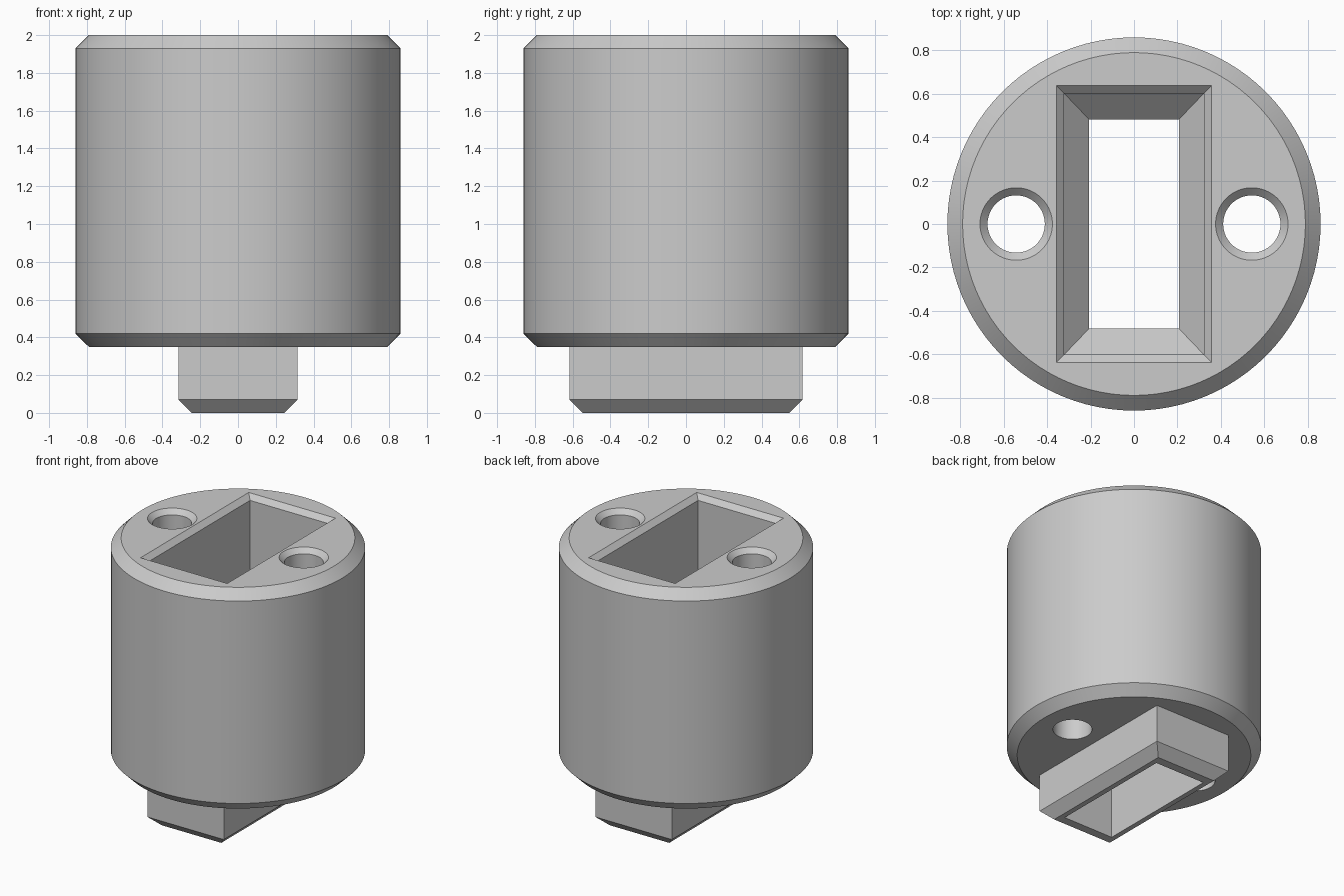
import bpy, bmesh, math

cube = bpy.data.objects.get("Cube")
if cube:
    bpy.data.objects.remove(cube, do_unlink=True)

grey = bpy.data.materials.new("plain grey")
grey.use_nodes = True
grey.diffuse_color = (0.6, 0.6, 0.6, 1)
grey.node_tree.nodes["Principled BSDF"].inputs["Base Color"].default_value = (0.6, 0.6, 0.6, 1)


def loft(name, rings):
    """Closed solid through a stack of equal-length point rings."""
    bm = bmesh.new()
    loops = [[bm.verts.new(p) for p in ring] for ring in rings]
    n = len(loops[0])
    for low, high in zip(loops, loops[1:]):
        for i in range(n):
            j = (i + 1) % n
            bm.faces.new((low[i], low[j], high[j], high[i]))
    bm.faces.new(loops[0][::-1])
    bm.faces.new(loops[-1])
    bmesh.ops.recalc_face_normals(bm, faces=bm.faces)
    mesh = bpy.data.meshes.new(name)
    bm.to_mesh(mesh)
    bm.free()
    mesh.materials.append(grey)
    obj = bpy.data.objects.new(name, mesh)
    bpy.context.collection.objects.link(obj)
    return obj


def circle(r, z, x=0, n=96):
    return [(x + r * math.cos(math.tau * i / n), r * math.sin(math.tau * i / n), z)
            for i in range(n)]


def rect(hx, hy, z):
    return [(-hx, -hy, z), (hx, -hy, z), (hx, hy, z), (-hx, hy, z)]


def combine(target, tool, operation):
    """Apply a boolean and discard the tool."""
    mod = target.modifiers.new(operation.lower(), "BOOLEAN")
    mod.operation, mod.solver, mod.object = operation, "EXACT", tool
    bpy.context.view_layer.objects.active = target
    bpy.ops.object.modifier_apply(modifier=mod.name)
    bpy.data.objects.remove(tool, do_unlink=True)


# Round body with chamfered rims
body = loft("round_body", [circle(0.79, 0.35), circle(0.86, 0.42),
                           circle(0.86, 1.93), circle(0.79, 2)])

# Rectangular plug under the body
plug = loft("plug", [rect(0.245, 0.547, 0), rect(0.315, 0.617, 0.07), rect(0.315, 0.617, 0.6)])
combine(body, plug, "UNION")

# Socket through the middle, narrowing towards the plug
socket = loft("socket_cutter", [rect(0.207, 0.482, -0.1), rect(0.207, 0.482, 0.44),
                                rect(0.322, 0.602, 0.56), rect(0.322, 0.602, 1.964),
                                rect(0.358, 0.638, 2), rect(0.358, 0.638, 2.1)])
combine(body, socket, "DIFFERENCE")

# Round side holes, countersunk at the top
for x in (-0.543, 0.543):
    hole = loft("hole_cutter", [circle(0.132, 0.2, x, 64), circle(0.132, 1.965, x, 64),
                                circle(0.167, 2, x, 64), circle(0.167, 2.1, x, 64)])
    combine(body, hole, "DIFFERENCE")

# Smooth the round walls, keep the edges crisp
bpy.ops.object.select_all(action="DESELECT")
body.select_set(True)
bpy.context.view_layer.objects.active = body
bpy.ops.object.shade_smooth_by_angle(angle=math.radians(30))
